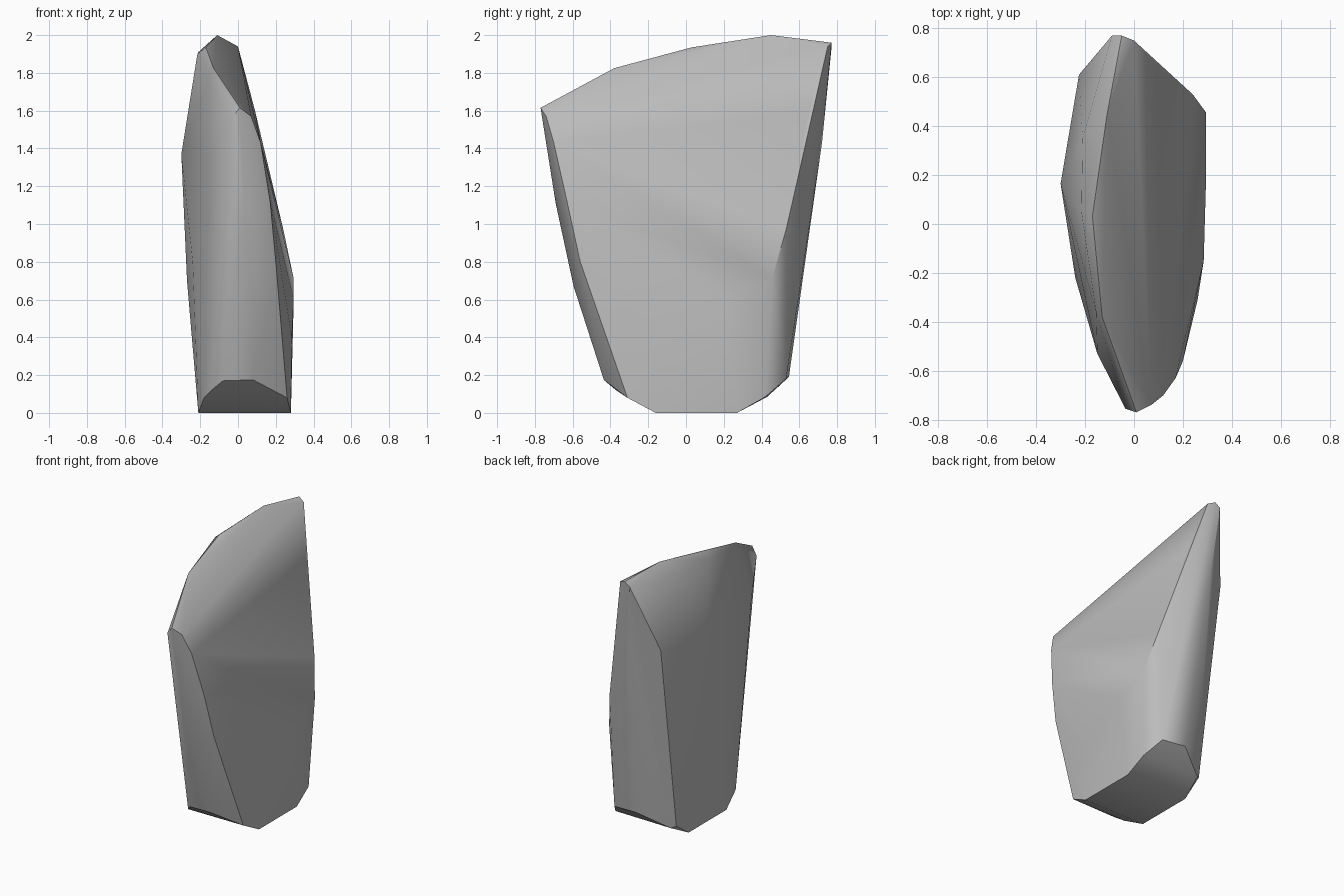
import bpy
import bmesh
import math

default_cube = bpy.data.objects.get("Cube")
if default_cube:
    bpy.data.objects.remove(default_cube, do_unlink=True)


def make_material(name, grey):
    material = bpy.data.materials.new(name)
    material.use_nodes = True
    colour = (grey, grey, grey, 1.0)
    material.diffuse_color = colour
    shader = material.node_tree.nodes["Principled BSDF"]
    shader.inputs["Base Color"].default_value = colour
    shader.inputs["Roughness"].default_value = 0.9
    return material


def stretch_hull(name, ridges, material):
    """Stretch a convex skin over a handful of ridge lines."""
    mesh = bpy.data.meshes.new(name)
    builder = bmesh.new()
    for ridge in ridges:
        for point in ridge:
            builder.verts.new(point)
    result = bmesh.ops.convex_hull(builder, input=builder.verts[:])
    unused = [item for item in result["geom_interior"] + result["geom_unused"]
              if isinstance(item, bmesh.types.BMVert)]
    bmesh.ops.delete(builder, geom=list(set(unused)), context="VERTS")
    # Merge the nearly flat triangles into broad chipped facets
    bmesh.ops.dissolve_limit(builder, angle_limit=math.radians(1),
                             verts=builder.verts[:], edges=builder.edges[:])
    bmesh.ops.recalc_face_normals(builder, faces=builder.faces[:])
    builder.to_mesh(mesh)
    builder.free()

    stone = bpy.data.objects.new(name, mesh)
    bpy.context.collection.objects.link(stone)
    mesh.materials.append(material)
    return stone


def shade_with_sharp_edges(stone, degrees):
    bpy.ops.object.select_all(action="DESELECT")
    stone.select_set(True)
    bpy.context.view_layer.objects.active = stone
    bpy.ops.object.shade_smooth_by_angle(angle=math.radians(degrees))


# Sloping crest, from the tall back corner to the low front nose
crest = [(-.05, .77, 1.96), (-.11, .45, 2), (-.17, .03, 1.935),
         (-.13, -.38, 1.825), (.01, -.77, 1.615)]

# Narrow bevel on the right of the crest
crest_bevel = [(-.09, .77, 1.93), (-.21, .35, 1.91), (-.215, .05, 1.9),
               (-.155, -.36, 1.77), (-.035, -.755, 1.56)]

# Leading edge, from the nose to the foot
front_edge = [(.07, -.74, 1.57), (.03, -.69, 1.11),
              (.05, -.595, .67), (.08, -.435, .175), (-.08, -.43, .17)]

# Broad left side: front border, then back border
left_front = [(.12, -.7, 1.43), (.17, -.63, 1.12), (.2, -.56, .8),
              (.285, -.15, .4), (.26, -.31, .08)]
left_back = [(0, .75, 1.94), (.09, .65, 1.6), (.24, .53, .97),
             (.295, .455, .71), (.295, .2, .6), (.27, .42, .085)]

# Swollen right side
right_bulge = [(-.15, -.53, 1.35), (-.24, -.22, .8), (-.3, .165, 1.37),
               (-.27, .1, .7), (-.225, .61, 1.45), (-.21, .41, .1)]

# Trailing edge
back_edge = [(-.05, .72, 1.43), (.02, .545, .19), (.2, .53, .18)]

# Small foot, chamfered at front and back
foot = [(side, depth, 0) for side in (-.21, .28) for depth in (-.16, .27)]
foot_chamfer = [(-.18, -.31, .08), (-.14, -.37, .12), (-.18, .43, .085)]

stone_grey = make_material("stone grey", .5)
stone = stretch_hull(
    "standing_stone",
    [crest, crest_bevel, front_edge, left_front, left_back,
     right_bulge, back_edge, foot, foot_chamfer],
    stone_grey)
shade_with_sharp_edges(stone, 30)
